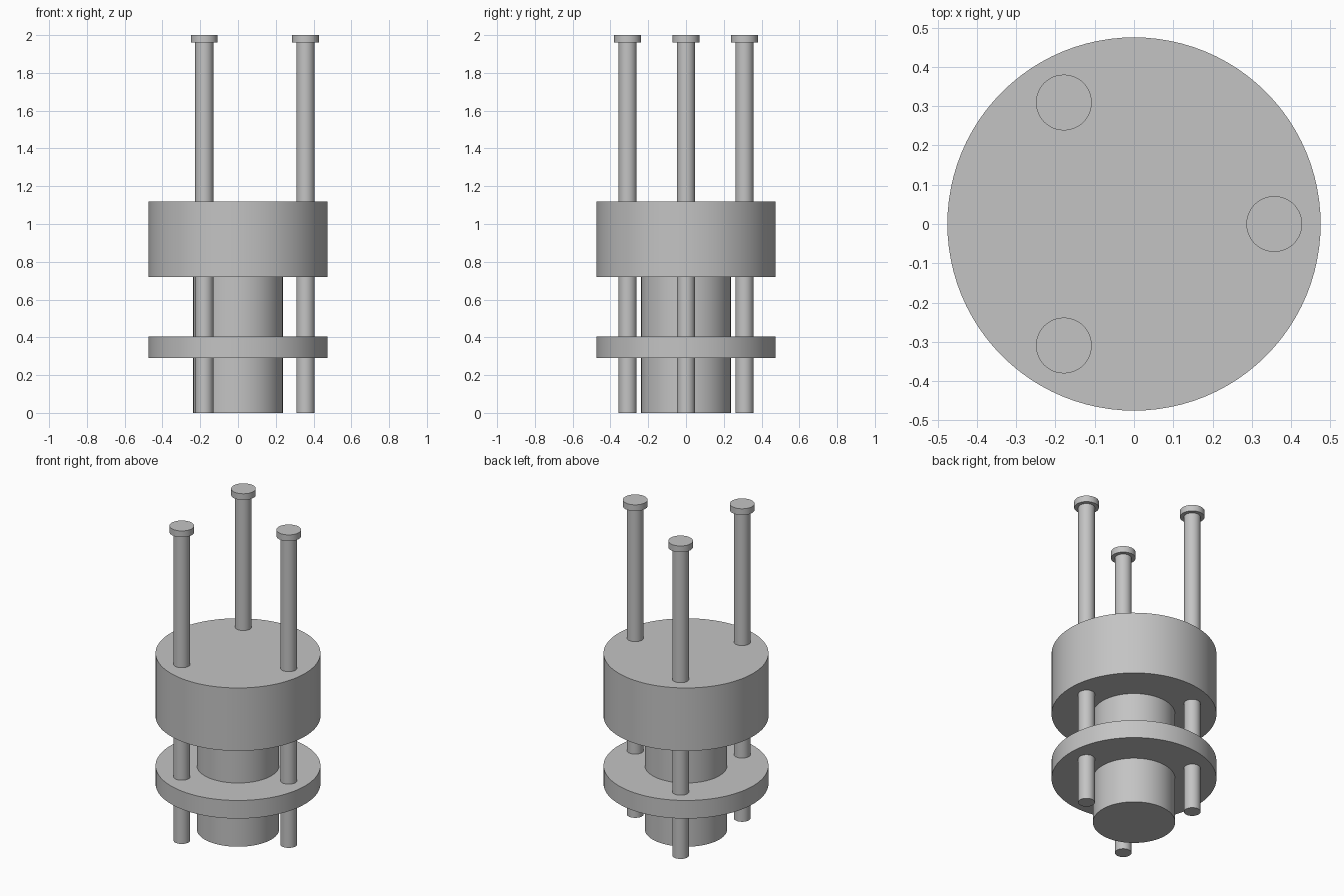
import bpy
from math import cos, sin, pi, radians

cube = bpy.data.objects.get("Cube")
if cube:
    bpy.data.objects.remove(cube, do_unlink=True)

# One plain grey for every part
GREY = (0.55, 0.55, 0.55, 1)
grey = bpy.data.materials.new("plain grey")
grey.use_nodes = True
grey.diffuse_color = GREY
grey.node_tree.nodes["Principled BSDF"].inputs["Base Color"].default_value = GREY


def cylinder(name, radius, bottom, top, x=0, y=0, sides=96):
    bpy.ops.mesh.primitive_cylinder_add(
        vertices=sides, radius=radius, depth=top - bottom,
        location=(x, y, (bottom + top) / 2))
    part = bpy.context.object
    part.name = name
    part.data.materials.append(grey)
    bpy.ops.object.shade_smooth_by_angle(angle=radians(30))
    return part


# Central column, lower plate and thick upper body
cylinder("central_column", 0.237, 0, 0.72)
cylinder("lower_plate", 0.475, 0.29, 0.405)
cylinder("upper_body", 0.475, 0.72, 1.12)

# Three headed rods, evenly spaced and passing through both discs
ROD_CIRCLE = 0.357
for i in range(3):
    angle = i * 2 * pi / 3
    x, y = ROD_CIRCLE * cos(angle), ROD_CIRCLE * sin(angle)
    cylinder(f"rod_{i + 1}", 0.048, 0, 1.96, x, y, 48)
    cylinder(f"rod_head_{i + 1}", 0.071, 1.96, 2, x, y, 48)
